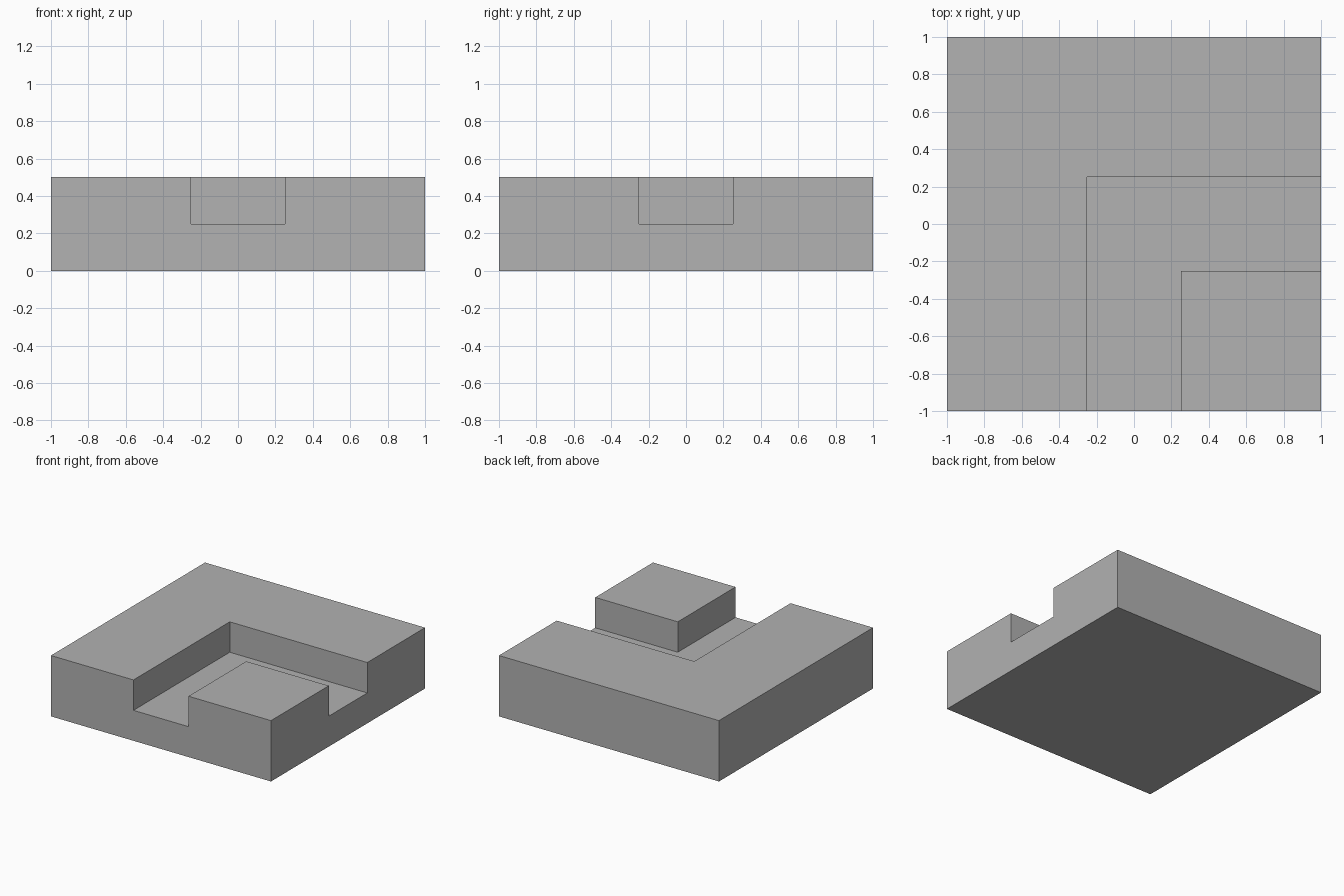
import bpy
import bmesh

cube = bpy.data.objects.get("Cube")
if cube:
    bpy.data.objects.remove(cube, do_unlink=True)

HALF = 1.0        # half the slab's width
HEIGHT = 0.5      # slab height
FLOOR = 0.25      # height of the channel floor
EDGE = 0.25       # half the channel's width
OUT = 1.2         # cutter overshoot past the slab sides

grey = bpy.data.materials.new("plain_grey")
grey.use_nodes = True
colour = (0.445, 0.445, 0.445, 1)
grey.diffuse_color = colour
grey.node_tree.nodes["Principled BSDF"].inputs["Base Color"].default_value = colour


def prism(name, outline, z0, z1):
    """Extrude a flat outline from z0 up to z1."""
    bm = bmesh.new()
    face = bm.faces.new([bm.verts.new((x, y, z0)) for x, y in outline])
    top = bmesh.ops.extrude_face_region(bm, geom=[face])["geom"]
    moved = [v for v in top if isinstance(v, bmesh.types.BMVert)]
    bmesh.ops.translate(bm, verts=moved, vec=(0, 0, z1 - z0))
    bmesh.ops.recalc_face_normals(bm, faces=bm.faces)
    mesh = bpy.data.meshes.new(name)
    bm.to_mesh(mesh)
    bm.free()
    mesh.materials.append(grey)
    obj = bpy.data.objects.new(name, mesh)
    bpy.context.collection.objects.link(obj)
    return obj


# Square slab
slab = prism("corner_channel_slab",
             [(-HALF, -HALF), (HALF, -HALF), (HALF, HALF), (-HALF, HALF)], 0, HEIGHT)

# L-shaped channel turning from the front side to the right side
cutter = prism("channel_cutter",
               [(-EDGE, -OUT), (EDGE, -OUT), (EDGE, -EDGE),
                (OUT, -EDGE), (OUT, EDGE), (-EDGE, EDGE)], FLOOR, OUT)
cutter.hide_render = True

cut = slab.modifiers.new("channel", 'BOOLEAN')
cut.operation = 'DIFFERENCE'
cut.solver = 'EXACT'
cut.object = cutter

# Apply the cut and discard the cutter
bpy.context.view_layer.objects.active = slab
bpy.ops.object.modifier_apply(modifier=cut.name)
bpy.data.objects.remove(cutter, do_unlink=True)
